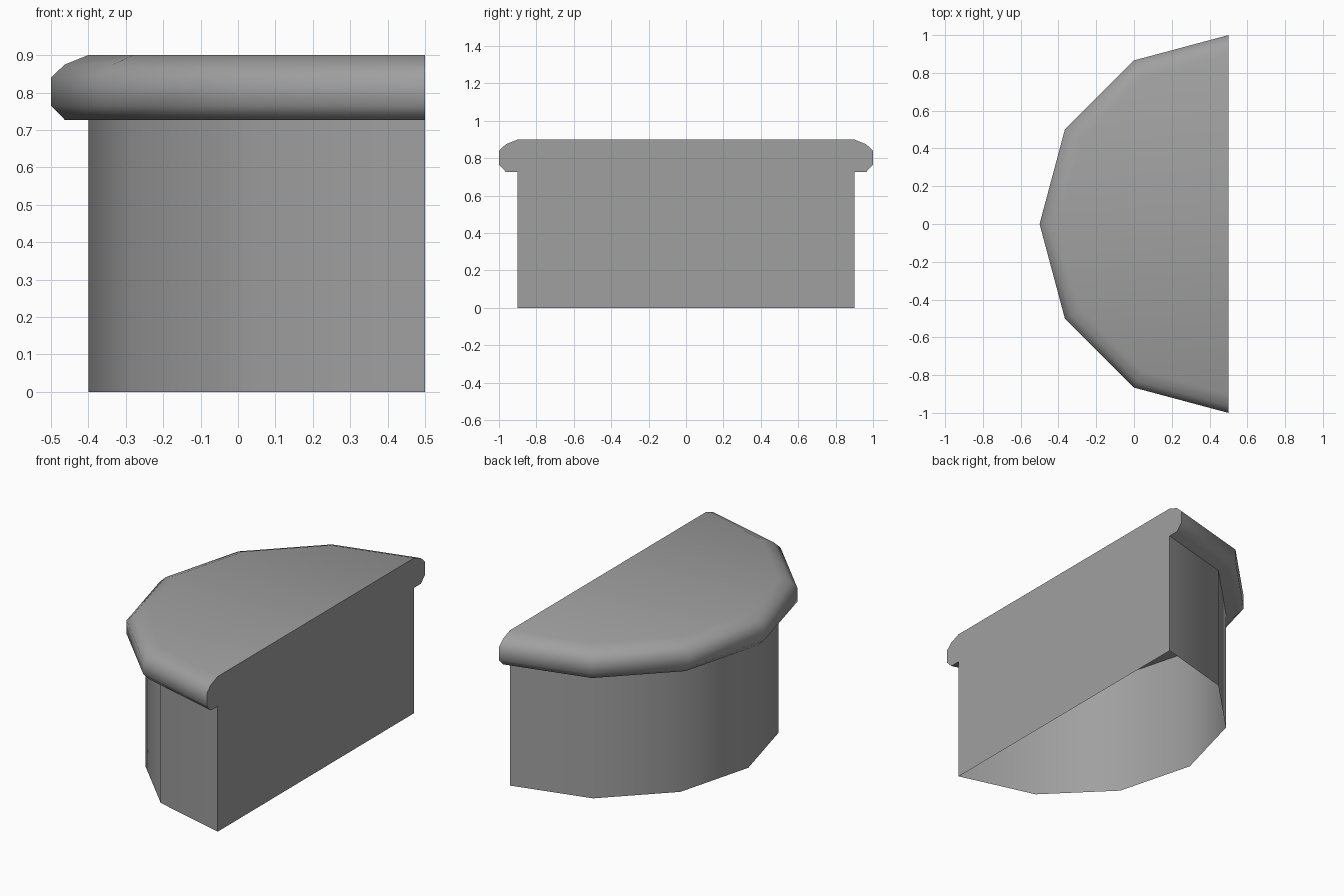
import bpy
import bmesh
from math import cos, sin, radians

cube = bpy.data.objects.get("Cube")
if cube:
    bpy.data.objects.remove(cube, do_unlink=True)

grey = bpy.data.materials.new("plain_grey")
grey.use_nodes = True
colour = (0.35, 0.35, 0.35, 1)
grey.diffuse_color = colour
grey.node_tree.nodes["Principled BSDF"].inputs["Base Color"].default_value = colour

CENTRE_X = 0.5
SEGMENTS = 6


def half_round(name, profile, closed_ends):
    """Sweep (radius, height) points around a half circle and close its flat side."""
    bm = bmesh.new()
    rings = []
    for radius, z in profile:
        ring = []
        for i in range(SEGMENTS + 1):
            a = radians(90 + 180 * i / SEGMENTS)
            ring.append(bm.verts.new((CENTRE_X + radius * cos(a), radius * sin(a), z)))
        rings.append(ring)
    for low, high in zip(rings, rings[1:]):
        for i in range(SEGMENTS):
            bm.faces.new((low[i], low[i + 1], high[i + 1], high[i]))
    # flat side
    bm.faces.new([r[-1] for r in rings] + [r[0] for r in reversed(rings)])
    if closed_ends:
        bm.faces.new(rings[0])
        bm.faces.new(rings[-1])
    bmesh.ops.recalc_face_normals(bm, faces=bm.faces[:])
    mesh = bpy.data.meshes.new(name)
    bm.to_mesh(mesh)
    bm.free()
    mesh.materials.append(grey)
    obj = bpy.data.objects.new(name, mesh)
    bpy.context.collection.objects.link(obj)
    bpy.ops.object.select_all(action="DESELECT")
    obj.select_set(True)
    bpy.context.view_layer.objects.active = obj
    bpy.ops.object.shade_smooth_by_angle(angle=radians(50))
    return obj


# Hollow body, open underneath
half_round("body_wall", [(0.9, 0), (0.9, 0.727)], False)

# Overhanging rounded cap
half_round("rounded_cap", [(0.963, 0.727), (1, 0.765), (1, 0.84),
                           (0.963, 0.875), (0.9, 0.9)], True)
